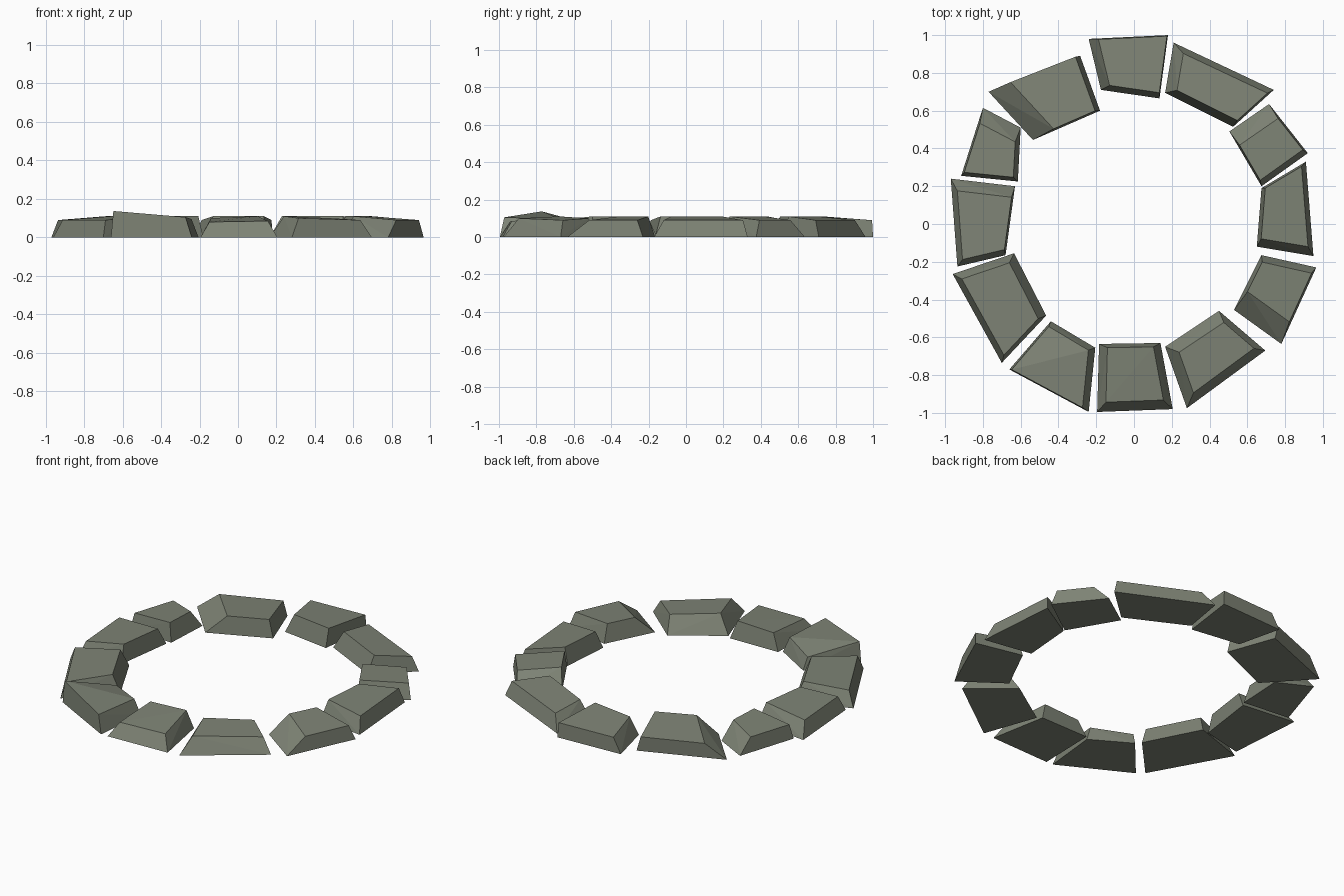
import bpy, bmesh
from math import radians
from mathutils import Vector

if "Cube" in bpy.data.objects:
    bpy.data.objects.remove(bpy.data.objects["Cube"])

stone_mat = bpy.data.materials.new("weathered_stone")
stone_mat.diffuse_color = (0.21, 0.23, 0.18, 1)
stone_mat.use_nodes = True
stone_mat.node_tree.nodes["Principled BSDF"].inputs["Base Color"].default_value = stone_mat.diffuse_color


def inset_corners(base, insets):
    """Move each edge of a clockwise polygon inward by its own distance."""
    n = len(base)
    normals = []
    for i in range(n):
        d = (base[(i + 1) % n] - base[i]).normalized()
        normals.append(Vector((d.y, -d.x)))
    out = []
    for i in range(n):
        a, b, p, q = normals[i - 1], normals[i], insets[i - 1], insets[i]
        det = a.x * b.y - a.y * b.x
        out.append(base[i] + Vector(((p * b.y - q * a.y) / det, (q * a.x - p * b.x) / det)))
    return out


def stone(name, corners, insets, heights=(0.09, 0.09, 0.11, 0.11)):
    """Rough-hewn block: corners run outer, outer, inner, inner (clockwise);
    insets slope the outer, end, inner and start faces."""
    base = [Vector(c) for c in corners]
    bm = bmesh.new()
    for c in base:
        bm.verts.new((c.x, c.y, 0))
    for c, z in zip(inset_corners(base, insets), heights):
        bm.verts.new((c.x, c.y, z))
    bmesh.ops.convex_hull(bm, input=bm.verts[:])
    bmesh.ops.dissolve_limit(bm, angle_limit=radians(2), verts=bm.verts[:], edges=bm.edges[:])
    bmesh.ops.recalc_face_normals(bm, faces=bm.faces[:])
    mesh = bpy.data.meshes.new(name)
    bm.to_mesh(mesh)
    bm.free()
    mesh.materials.append(stone_mat)
    bpy.context.collection.objects.link(bpy.data.objects.new(name, mesh))


# Back stones
stone("stone_back", [(-.24, .98), (.18, 1.0), (.135, .665), (-.175, .71)],
      (.005, .005, .03, .05))
stone("stone_back_right", [(.21, .96), (.74, .71), (.525, .515), (.165, .695)],
      (.03, .01, .04, .06))
# Right stones
stone("stone_right_upper", [(.715, .635), (.92, .375), (.675, .20), (.505, .49)],
      (.01, .03, .01, .09))
stone("stone_right", [(.91, .33), (.95, -.17), (.65, -.12), (.675, .19)],
      (.025, .045, .02, .01))
stone("stone_right_lower", [(.965, -.23), (.78, -.635), (.53, -.455), (.675, -.165)],
      (.01, .12, .02, .035))
# Front stones
stone("stone_front_right", [(.695, -.67), (.28, -.975), (.165, -.65), (.45, -.46)],
      (.045, .06, .065, .03), (.09, .1, .11, .1))
stone("stone_front", [(.205, -.98), (-.195, -.995), (-.185, -.635), (.14, -.63)],
      (.05, .045, .02, .04), (.085, .08, .1, .11))
stone("stone_front_left", [(-.24, -.995), (-.66, -.77), (-.44, -.515), (-.205, -.655)],
      (.005, .01, .03, .035), (.105, .137, .075, .095))
# Left stones
stone("stone_left_lower", [(-.70, -.735), (-.96, -.265), (-.635, -.155), (-.465, -.485)],
      (.03, .04, .045, .02))
stone("stone_left", [(-.935, -.225), (-.97, .24), (-.63, .20), (-.68, -.165)],
      (.03, .06, .01, .03))
stone("stone_left_upper", [(-.915, .255), (-.80, .615), (-.60, .51), (-.615, .225)],
      (.01, .08, .025, .02))
stone("stone_back_left", [(-.77, .70), (-.285, .89), (-.18, .60), (-.535, .445)],
      (-.005, .025, .01, .12))
